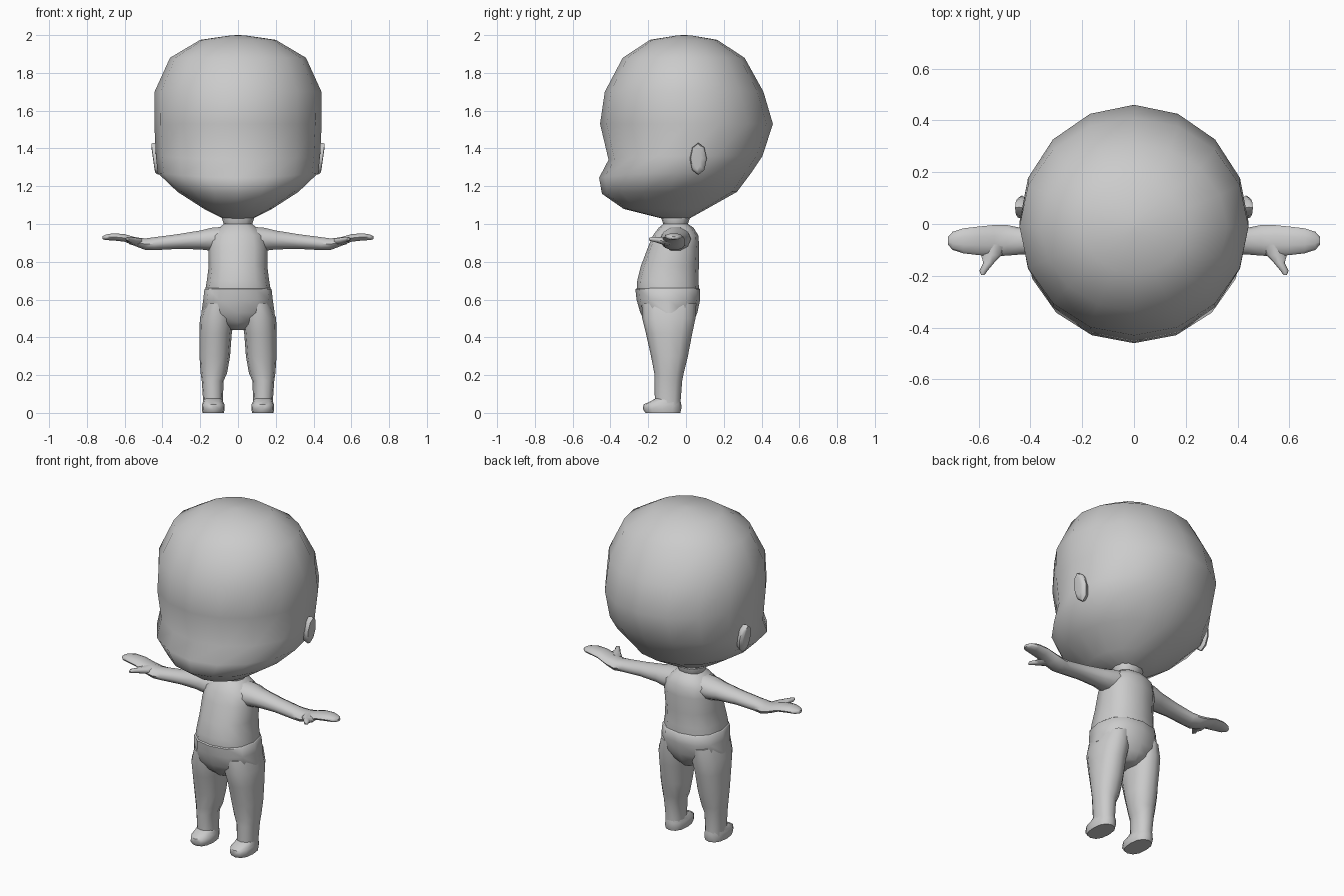
import bpy, bmesh, math


def loft(name, axis, rings, n=12, power=1.0, mirror=False, droop=None, shear=0.0, pivot=0.0):
    """Skin oval rings: (position, a_min, a_max, b_min, b_max) across an axis."""
    bm = bmesh.new()
    loops = []
    for i, (t, a0, a1, b0, b1) in enumerate(rings):
        loop = []
        for k in range(n):
            ang = 2 * math.pi * k / n
            c, s = math.cos(ang), math.sin(ang)
            ca = math.copysign(abs(c) ** power, c) if abs(c) > 1e-6 else 0
            sb = math.copysign(abs(s) ** power, s) if abs(s) > 1e-6 else 0
            a = (a0 + a1) / 2 + ca * (a1 - a0) / 2
            b = (b0 + b1) / 2 + sb * (b1 - b0) / 2
            if axis == 'Z':
                drop = droop[i] * max(0, -s) ** 2 if droop else 0
                co = (a, b, t - drop)
            elif axis == 'X':
                co = (t + shear * (b - pivot), a, b)
            else:
                co = (a + shear * (t - pivot), t, b)
            loop.append(bm.verts.new(co))
        loops.append(loop)
    for l0, l1 in zip(loops, loops[1:]):
        for k in range(n):
            j = (k + 1) % n
            bm.faces.new((l0[k], l0[j], l1[j], l1[k]))
    bm.faces.new(loops[0])
    bm.faces.new(loops[-1])
    bmesh.ops.recalc_face_normals(bm, faces=bm.faces)
    me = bpy.data.meshes.new(name)
    bm.to_mesh(me)
    bm.free()
    me.shade_smooth()
    me.set_sharp_from_angle(angle=math.radians(55))
    ob = bpy.data.objects.new(name, me)
    bpy.context.collection.objects.link(ob)
    if mirror:
        mod = ob.modifiers.new("mirror", 'MIRROR')
        mod.use_mirror_merge = False
    return ob


def sym(z, x, y0, y1):
    return (z, -x, x, y0, y1)


# Head with a big cranium, brow dip, full cheeks and small chin
loft("head", 'Z', [
    sym(1.03, 0.08, -0.13, 0.02),
    sym(1.08, 0.18, -0.33, 0.11),
    sym(1.17, 0.32, -0.445, 0.27),
    sym(1.27, 0.425, -0.46, 0.345),
    sym(1.36, 0.435, -0.41, 0.405),
    sym(1.53, 0.443, -0.455, 0.46),
    sym(1.70, 0.442, -0.43, 0.41),
    sym(1.88, 0.36, -0.335, 0.31),
    sym(1.975, 0.20, -0.19, 0.165),
    sym(1.998, 0.04, -0.05, 0.03),
    sym(2.00, 0.005, -0.015, -0.005)],
    n=16, droop=[0, 0, 0.01, 0.025, 0.02, 0, 0, 0, 0, 0, 0])

# Ears, leaning outward at the top
loft("ear", 'X', [
    (0.40, 0.03, 0.09, 1.28, 1.42),
    (0.435, 0.02, 0.11, 1.26, 1.43),
    (0.45, 0.025, 0.10, 1.27, 1.425),
    (0.452, 0.04, 0.08, 1.29, 1.41)],
    n=8, mirror=True, shear=0.14, pivot=1.36)

# Neck and torso with a round belly
loft("torso", 'Z', [
    sym(1.06, 0.08, -0.13, 0.02),
    sym(1.03, 0.085, -0.13, 0.02),
    sym(1.00, 0.075, -0.12, 0.01),
    sym(0.98, 0.10, -0.145, 0.04),
    sym(0.94, 0.145, -0.175, 0.065),
    sym(0.88, 0.157, -0.20, 0.07),
    sym(0.78, 0.155, -0.238, 0.068),
    sym(0.70, 0.165, -0.258, 0.066),
    sym(0.64, 0.175, -0.262, 0.07),
    sym(0.54, 0.18, -0.235, 0.055)], power=0.85)

# Briefs tapering to the crotch
loft("briefs", 'Z', [
    sym(0.66, 0.172, -0.26, 0.068),
    sym(0.655, 0.178, -0.268, 0.075),
    sym(0.60, 0.184, -0.262, 0.075),
    sym(0.53, 0.194, -0.242, 0.06),
    sym(0.48, 0.12, -0.215, 0.04),
    sym(0.44, 0.045, -0.17, 0.01)], power=0.85)

# Legs
loft("leg", 'Z', [
    (0.58, 0.03, 0.175, -0.235, 0.055),
    (0.50, 0.02, 0.202, -0.232, 0.05),
    (0.42, 0.033, 0.204, -0.212, 0.033),
    (0.30, 0.042, 0.204, -0.185, 0.01),
    (0.21, 0.058, 0.198, -0.168, -0.012),
    (0.17, 0.076, 0.192, -0.167, -0.02),
    (0.07, 0.08, 0.185, -0.165, -0.028),
    (0.03, 0.08, 0.185, -0.165, -0.028)], power=0.9, mirror=True)

# Feet with rounded toes
loft("foot", 'Z', [
    (0.0, 0.075, 0.188, -0.215, -0.03),
    (0.02, 0.07, 0.192, -0.228, -0.025),
    (0.045, 0.072, 0.19, -0.225, -0.025),
    (0.06, 0.08, 0.185, -0.19, -0.028),
    (0.075, 0.082, 0.183, -0.165, -0.03)], power=0.85, mirror=True)

# Arms running into mitten hands
loft("arm", 'X', [
    (0.06, -0.14, 0.03, 0.86, 0.99),
    (0.14, -0.135, 0.025, 0.855, 0.983),
    (0.20, -0.122, 0.008, 0.863, 0.968),
    (0.32, -0.115, -0.008, 0.866, 0.948),
    (0.44, -0.118, -0.014, 0.86, 0.932),
    (0.49, -0.122, -0.004, 0.861, 0.925),
    (0.54, -0.125, -0.004, 0.88, 0.93),
    (0.60, -0.12, -0.01, 0.905, 0.947),
    (0.66, -0.113, -0.017, 0.912, 0.952),
    (0.70, -0.10, -0.03, 0.914, 0.945),
    (0.718, -0.08, -0.05, 0.92, 0.935)], n=10, mirror=True)

# Thumbs
loft("thumb", 'Y', [
    (-0.08, 0.49, 0.585, 0.885, 0.93),
    (-0.12, 0.51, 0.59, 0.89, 0.93),
    (-0.15, 0.54, 0.582, 0.90, 0.932),
    (-0.18, 0.565, 0.597, 0.908, 0.932),
    (-0.197, 0.577, 0.59, 0.914, 0.926)], n=8, mirror=True)
